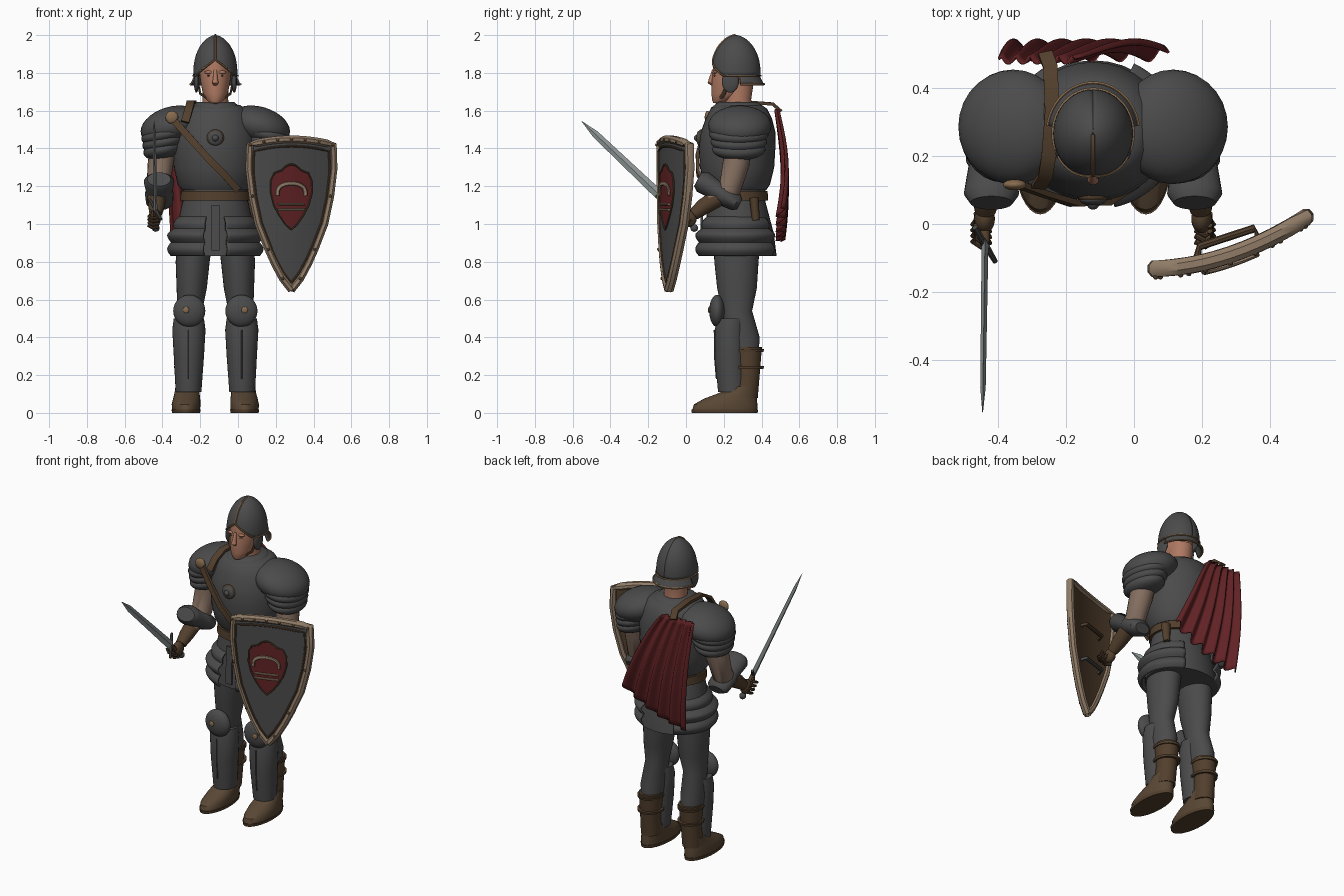
import bpy, bmesh, math
from math import sin, cos, pi, radians
from mathutils import Vector, Matrix

default = bpy.data.objects.get("Cube")
if default:
    bpy.data.objects.remove(default)

MID = -0.12  # the figure stands off centre because of the shield


def material(name, r, g, b):
    m = bpy.data.materials.new(name)
    m.use_nodes = True
    m.diffuse_color = (r, g, b, 1)
    m.node_tree.nodes["Principled BSDF"].inputs["Base Color"].default_value = (r, g, b, 1)
    return m


steel = material("dark steel", .07, .07, .07)
bright = material("blade steel", .29, .32, .32)
leather = material("brown leather", .085, .05, .026)
hide = material("boot hide", .1, .063, .035)
skin = material("skin", .42, .19, .12)
red = material("deep red", .12, .016, .018)
tan = material("pale rim", .28, .2, .135)
cloth = material("sleeve cloth", .23, .155, .115)
brass = material("brass trim", .24, .145, .075)


def finish(name, bm, mat, thick=0):
    bmesh.ops.recalc_face_normals(bm, faces=bm.faces)
    me = bpy.data.meshes.new(name)
    bm.to_mesh(me)
    bm.free()
    me.materials.append(mat)
    me.polygons.foreach_set("use_smooth", [True] * len(me.polygons))
    me.set_sharp_from_angle(angle=radians(40))
    ob = bpy.data.objects.new(name, me)
    bpy.context.collection.objects.link(ob)
    if thick:
        mod = ob.modifiers.new("thickness", "SOLIDIFY")
        mod.thickness = thick


def skin_rings(name, rings, mat, closed=True, thick=0):
    """Bridge rows of points into one surface."""
    bm = bmesh.new()
    rows = [[bm.verts.new(p) for p in ring] for ring in rings]
    n = len(rows[0])
    for a, b in zip(rows, rows[1:]):
        for i in range(n if closed else n - 1):
            j = (i + 1) % n
            bm.faces.new((a[i], a[j], b[j], b[i]))
    if closed:
        bm.faces.new(rows[0])
        bm.faces.new(rows[-1])
    finish(name, bm, mat, thick)


def loft(name, mat, sections, n=32):
    """Stack of level ellipses: z, centre x, centre y, radius x, radius y."""
    skin_rings(name, [[(x + rx * sin(2 * pi * i / n), y - ry * cos(2 * pi * i / n), z)
                       for i in range(n)] for z, x, y, rx, ry in sections], mat)


def sweep(name, mat, pts, radii, side=(1, 0, 0), n=12, phase=0):
    """Section swept along a path; radii are (along side, across it)."""
    pts = [Vector(p) for p in pts]
    if isinstance(radii, tuple):
        radii = [radii] * len(pts)
    rings = []
    for k, p in enumerate(pts):
        t = (pts[min(k + 1, len(pts) - 1)] - pts[max(k - 1, 0)]).normalized()
        s = Vector(side)
        s = (s - t * s.dot(t)).normalized()
        w = t.cross(s)
        a, b = radii[k]
        rings.append([p + s * a * cos(phase + 2 * pi * i / n) + w * b * sin(phase + 2 * pi * i / n)
                      for i in range(n)])
    skin_rings(name, rings, mat)


def ball(name, mat, centre, radii, tilt=0):
    bm = bmesh.new()
    bmesh.ops.create_uvsphere(bm, u_segments=28, v_segments=16, radius=1)
    bm.transform(Matrix.Translation(centre) @ Matrix.Rotation(tilt, 4, "Y") @ Matrix.Diagonal((*radii, 1)))
    finish(name, bm, mat)


def sheet(name, mat, f, nu=24, nv=12, thick=0):
    skin_rings(name, [[f(i / nu, j / nv) for i in range(nu + 1)] for j in range(nv + 1)],
               mat, closed=False, thick=thick)


def around(a, z, rx, ry, y):
    return (MID + rx * sin(a), y - ry * cos(a), z)


# Head and helmet
loft("neck", skin, [(1.58, MID, .28, .075, .08), (1.66, MID, .275, .068, .07), (1.76, MID, .28, .07, .08)])
loft("head", skin, [(1.64, MID, .17, .025, .025), (1.655, MID, .19, .045, .052), (1.69, MID, .22, .066, .085),
                    (1.75, MID, .24, .078, .104), (1.8, MID, .25, .084, .11), (1.88, MID, .25, .075, .1)])
sweep("nose", skin, [(MID, .148, 1.815), (MID, .135, 1.77), (MID, .128, 1.75), (MID, .145, 1.735)],
      [(.009, .01), (.012, .013), (.017, .014), (.012, .008)])
ball("mouth", leather, (MID, .145, 1.7), (.02, .006, .003))
for s in (-1, 1):
    ball("eye", leather, (MID + s * .032, .153, 1.785), (.012, .007, .004))
    ball("brow", skin, (MID + s * .034, .153, 1.803), (.024, .012, .009))
    ball("ear_guard", steel, (MID + s * .1, .235, 1.755), (.014, .045, .06))
    sweep("chin_strap", leather, [(MID + s * .095, .23, 1.76), (MID + s * .08, .2, 1.69), (MID, .165, 1.636)], (.006, .01))


def helmet_shape(u, v):
    a = (2 * u - 1) * pi
    z0 = max(1.785, 1.87 - .085 * abs(a))
    z = z0 + (2 - z0) * sin(v * pi / 2)
    t = max(0, (z - 1.79) / .21)
    r = max(.001, 1 - t ** 2.3) ** .58
    return around(a, z, .117 * r, .13 * r, .265)


def nape(u, v):
    return around(pi * (.55 + .9 * u), 1.79 - .05 * v, .112 + .022 * v, .122 + .026 * v, .265)


sheet("helmet", steel, helmet_shape, 48, 16, .008)
sweep("helmet_edge_trim", brass, [helmet_shape(i / 48, 0) for i in range(49)], (.005, .006), (0, 0, 1), 6)
sweep("helmet_ridge", brass, [helmet_shape(.5, j / 12) for j in range(13)], (.006, .007), n=6)
sheet("neck_guard", steel, nape, thick=.008)
sweep("neck_guard_trim", brass, [nape(i / 24, 1) for i in range(25)], (.006, .006), (0, 0, 1), 6)

# Breastplate, collar and belt
loft("breastplate", steel, [(1.18, MID, .27, .178, .155), (1.21, MID, .27, .2, .175), (1.3, MID, .27, .22, .197),
                            (1.4, MID, .27, .224, .203), (1.48, MID, .275, .218, .2), (1.56, MID, .28, .2, .175),
                            (1.61, MID, .28, .165, .15), (1.63, MID, .28, .13, .12)])
loft("collar", steel, [(1.58, MID, .275, .14, .15), (1.625, MID, .275, .125, .13), (1.645, MID, .275, .1, .105)])
loft("waist", steel, [(1.05, MID, .27, .175, .15), (1.19, MID, .27, .17, .15)])
loft("belt", leather, [(1.125, MID, .27, .187, .165), (1.175, MID, .27, .184, .162)])
sweep("belt_pouch", leather, [(.06, .36, 1.14), (.06, .37, 1.02)], [(.03, .025), (.02, .02)])
for part, mat, r, y in (("chest_roundel_rim", leather, .046, .079), ("chest_roundel", steel, .04, .072),
                        ("chest_boss", steel, .018, .06)):
    ball(part, mat, (MID, y, 1.455), (r, .018, r))

# Skirt and side armour plates
loft("skirt", steel, [(.83, MID, .285, .225, .195), (.95, MID, .28, .21, .185), (1.12, MID, .27, .175, .15)])
for s in (-1, 1):
    def tasset_shape(u, v):
        a = s * (.25 + 2.4 * u)
        r = .175 + .06 * min(1, v * 2.2) + .02 * abs(sin(3 * pi * v))
        return around(a, 1.05 - .22 * v, r, r - .027, .27)
    sheet("tasset", steel, tasset_shape, 32, 30, .01)
sweep("front_flap", steel, [(MID, .085, 1.1), (MID, .08, .86)], (.03, .008), n=4, phase=pi / 4)

# Limbs, built once for each side
for s in (-1, 1):
    def X(x):
        return x if s < 0 else 2 * MID - x

    def at(pts):
        return [(X(x), y, z) for x, y, z in pts]

    # Shoulder
    ball("pauldron", steel, (X(-.355), .285, 1.52), (.165, .168, .1), s * .3)
    for k in range(3):
        ball("shoulder_lame", steel, (X(-.385 - .006 * k), .28, 1.475 - .04 * k),
             (.13 - .012 * k, .158 - .008 * k, .055), s * .22)
    # Arm
    sweep("sleeve", cloth, at([(-.39, .28, 1.45), (-.41, .265, 1.32), (-.425, .23, 1.18), (-.43, .13, 1.12)]),
          [(.07, .073), (.068, .071), (.06, .062), (.045, .045)], n=20)
    sweep("elbow_guard", steel, at([(-.415, .285, 1.105), (-.415, .265, 1.115), (-.417, .185, 1.16), (-.417, .172, 1.168),
                                    (-.418, .09, 1.222), (-.418, .062, 1.237)]),
          [(.05, .03), (.072, .048), (.076, .058), (.068, .05), (.081, .06), (.062, .042)], n=24)
    sweep("vambrace", leather, at([(-.43, .17, 1.14), (-.432, .09, 1.09), (-.436, .04, 1.05)]),
          [(.05, .048), (.043, .043), (.032, .032)], n=16)
    ball("glove", leather, (X(-.438), .015, 1.03), (.03, .042, .045))
    for k in range(4):
        y, z = .02 - .017 * k, .99 + .017 * k
        sweep("finger", leather, at([(-.462, y + .01, z + .03), (-.472, y - .02, z), (-.45, y - .035, z - .012),
                                     (-.42, y - .02, z - .005)]), (.009, .009), (0, 1, 1), 8)

    # Leg
    loft("leg", steel, [(.24, X(-.262), .315, .055, .065), (.4, X(-.262), .295, .07, .095), (.54, X(-.255), .27, .066, .08),
                        (.66, X(-.245), .27, .08, .105), (.8, X(-.24), .267, .09, .117), (.95, X(-.225), .27, .095, .125)])
    loft("greave", steel, [(.11, X(-.262), .245, .068, .075), (.3, X(-.26), .235, .08, .083), (.44, X(-.26), .235, .088, .083),
                           (.5, X(-.26), .24, .08, .075)])
    sweep("greave_ridge", steel, at([(-.26, .163, .18), (-.26, .153, .3), (-.26, .152, .44)]), (.004, .006), n=6)
    ball("knee_cop", steel, (X(-.258), .165, .54), (.085, .042, .085))
    ball("knee_boss", brass, (X(-.275), .123, .545), (.017, .007, .017))
    # Boot
    loft("boot_shaft", leather, [(.08, X(-.268), .31, .06, .07), (.2, X(-.265), .325, .06, .065), (.35, X(-.262), .325, .07, .077)])
    for z in (.24, .33):
        loft("boot_strap", leather, [(z - .007, X(-.263), .325, .074, .085), (z + .007, X(-.263), .325, .076, .088)])
    loft("boot_foot", hide, [(.015, X(-.275), .205, .074, .172), (.045, X(-.275), .21, .076, .168),
                             (.075, X(-.272), .235, .072, .14), (.105, X(-.27), .275, .066, .1), (.14, X(-.268), .305, .063, .075)])
    loft("boot_sole", leather, [(0, X(-.275), .205, .074, .174), (.018, X(-.275), .205, .077, .177)])


# Cape with pleats, hung from the right shoulder
def cape_shape(u, v):
    left = -.17 + .275 * v ** .8
    right = -.4 + .045 * v
    drop = .52 + .18 * u + .03 * sin(pi * u)
    fold = sin(u * 11 * pi)
    return (left + (right - left) * u, .485 + .042 * sin(pi * v * .85) + (.01 + .012 * v) * fold,
            1.605 - v * drop + .008 * v * fold)


sheet("cape", red, cape_shape, 88, 20, .008)

# Shoulder strap and baldric
sweep("shoulder_strap", leather, [(-.26, .5, 1.6), (-.245, .46, 1.635), (-.24, .33, 1.645), (-.25, .2, 1.645),
                                  (-.26, .14, 1.61), (-.28, .11, 1.54)], (.03, .012), n=4, phase=pi / 4)
sweep("baldric", leather, [(-.35, .12, 1.56), (-.26, .087, 1.46), (-.17, .06, 1.36), (-.08, .063, 1.27), (0, .115, 1.18)],
      (.026, .012), (1, 0, 1), 4, pi / 4)
ball("strap_disc", brass, (-.35, .115, 1.565), (.034, .016, .034))

# Sword
guard, tip = Vector((-.437, -.06, 1.077)), Vector((-.444, -.553, 1.545))
edge = (0, .69, .72)
sweep("sword_blade", bright, [guard, guard.lerp(tip, .85), tip], [(.027, .01), (.019, .008), (.001, .001)], edge, 4)
cross = Vector((.03, -.05, -.053))
sweep("sword_guard", steel, [guard - cross, guard, guard + cross], [(.008, .008), (.011, .011), (.008, .008)], (1, 0, 0), 8)
grip_end = guard - (tip - guard) * .21
sweep("sword_grip", leather, [guard, grip_end], (.014, .014), n=10)
ball("sword_pommel", steel, grip_end, (.02, .02, .02))

# Shield: half width by height, on a curved and turned surface
SHIELD = [(.64, 0), (.7, .047), (.78, .09), (.86, .126), (1, .18), (1.15, .212), (1.3, .23), (1.43, .226)]
BADGE = [(.97, 0), (1.0, .032), (1.05, .066), (1.1, .092), (1.17, .11), (1.23, .108), (1.27, .09), (1.285, .05)]


def bowed(dx, z, lift):
    """Point on the bowed shield, lifted off it along y."""
    return (.283 + dx, -.05 + .34 * dx - .04 * (1 - (dx / .24) ** 2) + lift, z)


def shield_point(outline, u, k, scale, lift):
    z, w = outline[k]
    z += .03 * (1 - u * u) * (k == len(outline) - 1)
    return bowed(u * w * scale, 1.06 + (z - 1.06) * scale, lift)


def shield_plate(name, mat, outline, lift):
    skin_rings(name, [[shield_point(outline, i / 8 - 1, k, 1, lift) for i in range(17)]
                      for k in range(len(outline))], mat, closed=False)


def shield_border(name, mat, outline, scale, lift, radii):
    last = len(outline) - 1
    path = [shield_point(outline, -1, k, scale, lift) for k in range(last + 1)]
    path += [shield_point(outline, i / 6 - 1, last, scale, lift) for i in range(1, 12)]
    path += [shield_point(outline, 1, k, scale, lift) for k in range(last, -1, -1)]
    sweep(name, mat, path, radii, (0, 1, 0), 8, pi / 8)
    return path


shield_plate("shield_face", steel, SHIELD, -.012)
shield_plate("shield_back", leather, SHIELD, .012)
rim = shield_border("shield_rim", tan, SHIELD, .97, 0, (.026, .022))
shield_border("shield_inner_trim", leather, SHIELD, .88, -.014, (.006, .006))
for p in rim[1::2]:
    ball("rim_stud", leather, (p[0], p[1] - .024, p[2]), (.008, .008, .008))
shield_plate("shield_badge", red, BADGE, -.021)
shield_border("badge_trim", leather, BADGE, 1, -.021, (.005, .005))

# Raised arch and bars on the badge
arch = [bowed(.075 * cos(pi * i / 12), 1.15 + .065 * sin(pi * i / 12) ** .6, -.03) for i in range(13)]
sweep("badge_arch", tan, arch, (.008, .011), (0, 1, 0), 8)
for z in (1.105, 1.075):
    sweep("badge_bar", tan, [bowed(-.07 + .035 * i, z, -.028) for i in range(5)], (.007, .007), (0, 1, 0), 8)

# Grips behind the shield
for z, mat in ((1.2, leather), (.97, steel)):
    sweep("shield_grip", mat, [bowed(dx, z, lift) for dx, lift in ((-.1, .01), (-.09, .05), (.07, .05), (.08, .01))],
          (.012, .012), (0, 0, 1), 8)
